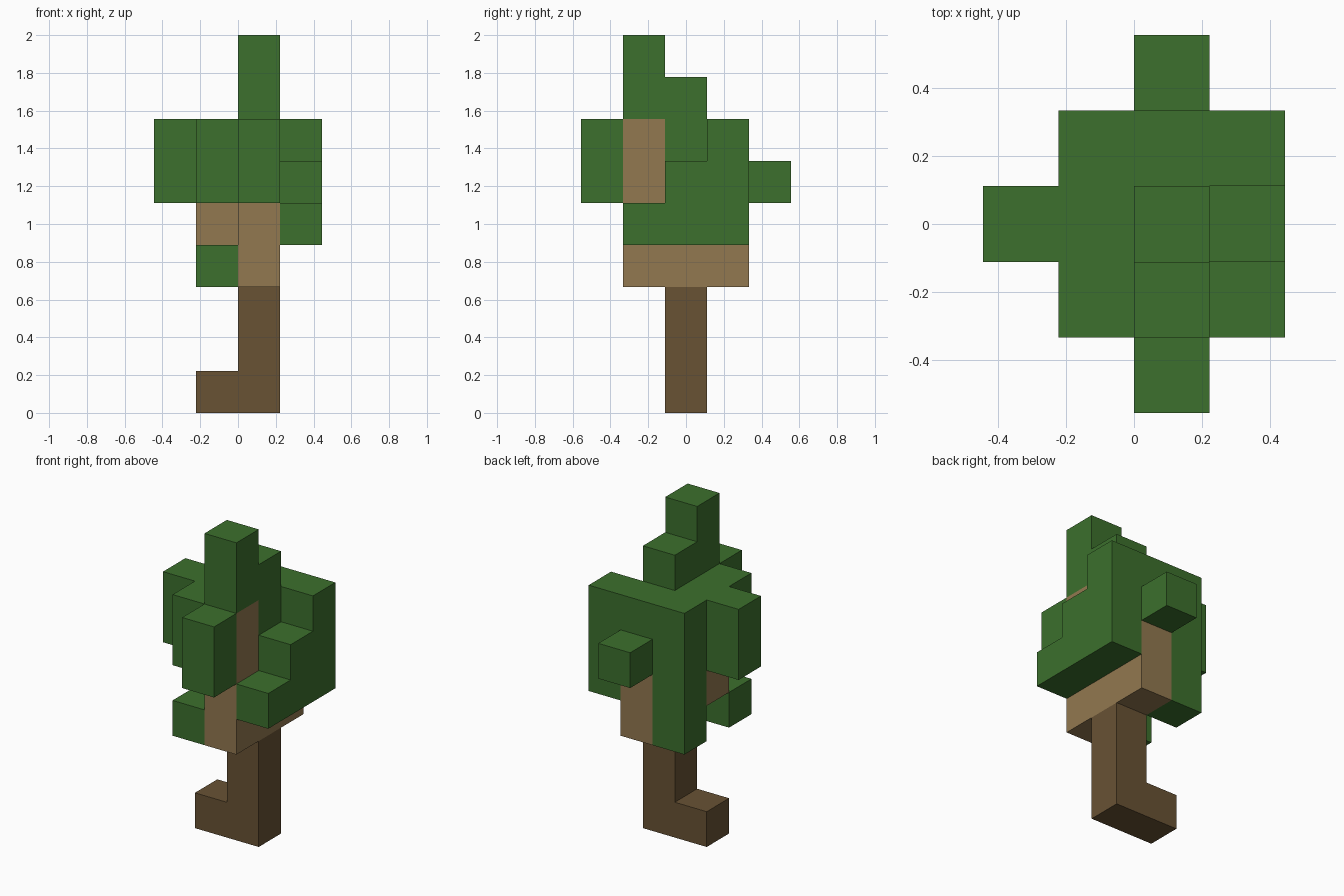
import bpy
import bmesh
from mathutils import Vector

UNIT = 2 / 9  # edge of one block

cube = bpy.data.objects.get("Cube")
if cube:
    bpy.data.objects.remove(cube, do_unlink=True)


def make_material(name, color):
    mat = bpy.data.materials.new(name)
    mat.use_nodes = True
    mat.diffuse_color = (*color, 1)
    bsdf = mat.node_tree.nodes["Principled BSDF"]
    bsdf.inputs["Base Color"].default_value = (*color, 1)
    return mat


BARK = make_material("dark bark", (0.138, 0.084, 0.034))
WOOD = make_material("light wood", (0.287, 0.188, 0.080))
LEAF = make_material("leaf green", (0.045, 0.162, 0.026))


def block(x, y, z):
    """Cells of a block; each axis is one index or an inclusive (low, high) pair."""
    spans = [a if isinstance(a, tuple) else (a, a) for a in (x, y, z)]
    rx, ry, rz = [range(lo, hi + 1) for lo, hi in spans]
    return {(i, j, k) for i in rx for j in ry for k in rz}


parts = {
    # Trunk with a root stepping out to one side
    "trunk": (BARK, block(0, 0, (0, 2)) | block(-1, 0, 0)),
    # Pale branches inside the crown
    "branches": (WOOD, block(0, (-1, 1), (3, 4)) | block(0, -1, (5, 6))
                 | block(0, 0, 5) | block(-1, 0, 4)),
    # Stepped top of the crown
    "treetop": (LEAF, block(0, -1, (7, 8)) | block(0, 0, (6, 7))),
    # Back slab with its hanging corner and small bump
    "back_foliage": (LEAF, block((-1, 0), 1, (5, 6)) | block(-1, 1, (3, 4))
                     | block(0, 2, 5)),
    # Staircase of leaves on the +x side
    "left_foliage": (LEAF, block(1, (-1, 1), 4) | block(1, (0, 1), 5)
                     | block(1, 1, 6)),
    # Leaves on the -x side
    "right_foliage": (LEAF, block(-1, (-1, 0), (5, 6)) | block(-2, 0, (5, 6))),
    "low_leaf_clump": (LEAF, block(-1, -1, 3)),
    "front_foliage": (LEAF, block(0, -2, (5, 6))),
}

filled = set().union(*(cells for _, cells in parts.values()))
AXES = [Vector((1, 0, 0)), Vector((0, 1, 0)), Vector((0, 0, 1))]


def build(name, mat, cells):
    """Skin the exposed sides of a part and merge flat areas."""
    bm = bmesh.new()
    for cell in sorted(cells):
        center = Vector(cell) + Vector((0.5, 0, 0.5))
        for a in range(3):
            u, v = AXES[(a + 1) % 3] / 2, AXES[(a + 2) % 3] / 2
            for side in (-1, 1):
                step = AXES[a] * side
                if tuple(int(c) for c in Vector(cell) + step) in filled:
                    continue
                mid = center + step / 2
                ring = [mid - u - v, mid + u - v, mid + u + v, mid - u + v]
                bm.faces.new([bm.verts.new(p * UNIT) for p in ring[::side]])
    bmesh.ops.remove_doubles(bm, verts=bm.verts, dist=0.001)
    bmesh.ops.dissolve_limit(bm, angle_limit=0.01, verts=bm.verts, edges=bm.edges)
    mesh = bpy.data.meshes.new(name)
    bm.to_mesh(mesh)
    bm.free()
    mesh.materials.append(mat)
    bpy.context.collection.objects.link(bpy.data.objects.new(name, mesh))


for part_name, (material, part_cells) in parts.items():
    build(part_name, material, part_cells)
